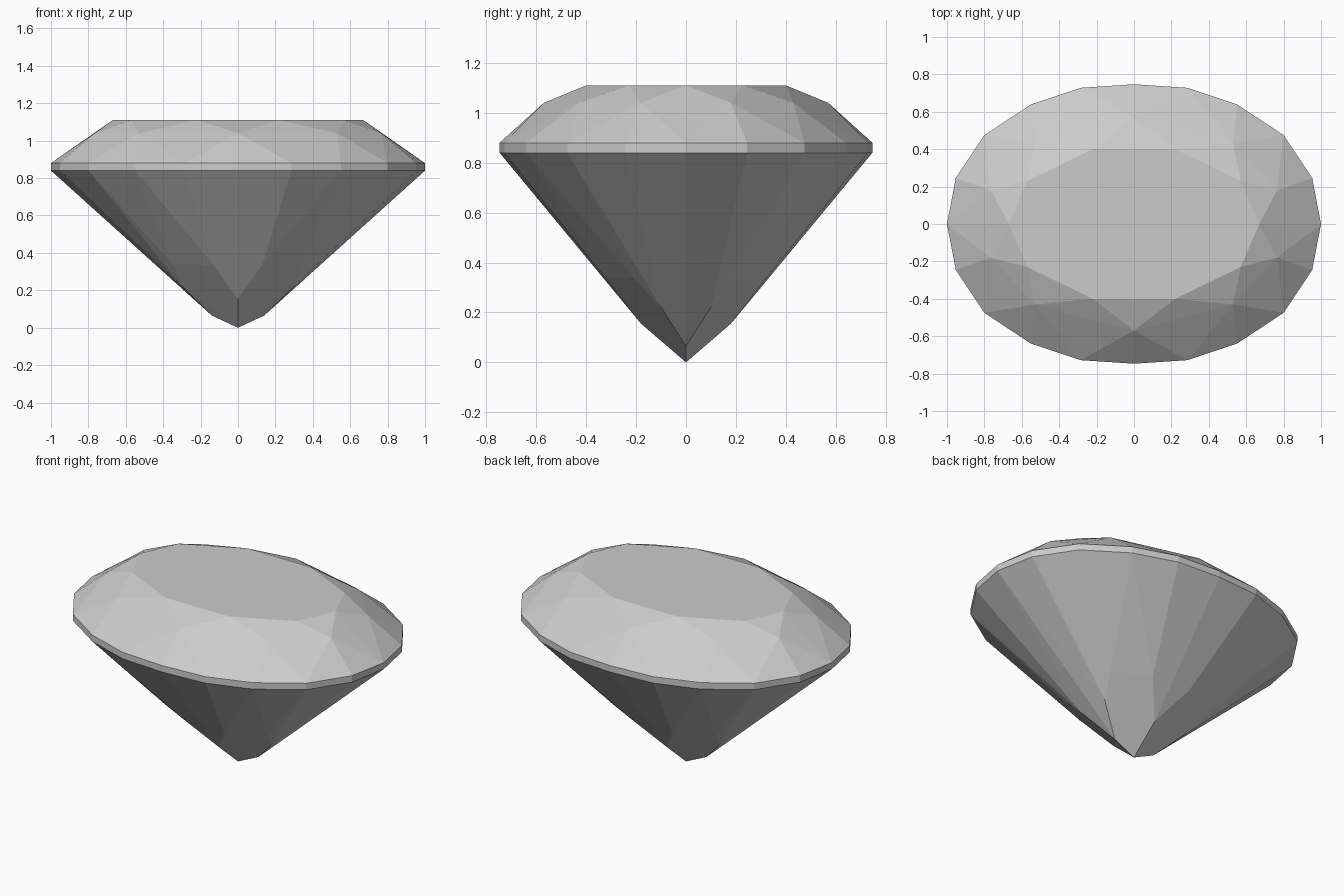
import bpy
import bmesh
from math import radians

cube = bpy.data.objects.get("Cube")
if cube:
    bpy.data.objects.remove(cube, do_unlink=True)

# One clear grey for the whole stone
grey = bpy.data.materials.new("pale_grey_gem")
grey.use_nodes = True
COLOUR = (0.6, 0.6, 0.6, 1)
grey.diffuse_color = COLOUR
grey.node_tree.nodes["Principled BSDF"].inputs["Base Color"].default_value = COLOUR

TABLE_Z, STAR_Z, GIRDLE_TOP, GIRDLE_LOW = 1.11, 1.04, 0.88, 0.84

# Corner points of each ring, one quarter only
table = [(0.67, 0), (0.57, 0.23), (0.22, 0.4)]
stars = [(0.765, 0.18), (0.53, 0.43), (0, 0.57)]
girdle = [(1, 0), (0.953, 0.245), (0.8, 0.475), (0.55, 0.64), (0.285, 0.728), (0, 0.747)]
pavilion = [(0.3, 0.1, 0.222), (0.35, 0.212, 0.34), (0.13, 0.32, 0.335),
            (0.14, 0, 0.065), (0, 0.18, 0.155), (0, 0, 0)]

quarter = list(pavilion)
for ring, z in ((table, TABLE_Z), (stars, STAR_Z), (girdle, GIRDLE_TOP), (girdle, GIRDLE_LOW)):
    quarter += [(x, y, z) for x, y in ring]

# Mirror the quarter to all four sides
corners = {(x * sx, y * sy, z) for x, y, z in quarter for sx in (1, -1) for sy in (1, -1)}

# Wrap the corners in flat facets and merge coplanar triangles
bm = bmesh.new()
for co in sorted(corners):
    bm.verts.new(co)
bmesh.ops.convex_hull(bm, input=bm.verts[:])
bmesh.ops.dissolve_limit(bm, angle_limit=radians(1), verts=bm.verts[:], edges=bm.edges[:])
bmesh.ops.recalc_face_normals(bm, faces=bm.faces[:])

mesh = bpy.data.meshes.new("cut_gem")
bm.to_mesh(mesh)
bm.free()
mesh.materials.append(grey)
gem = bpy.data.objects.new("cut_gem", mesh)
bpy.context.collection.objects.link(gem)
